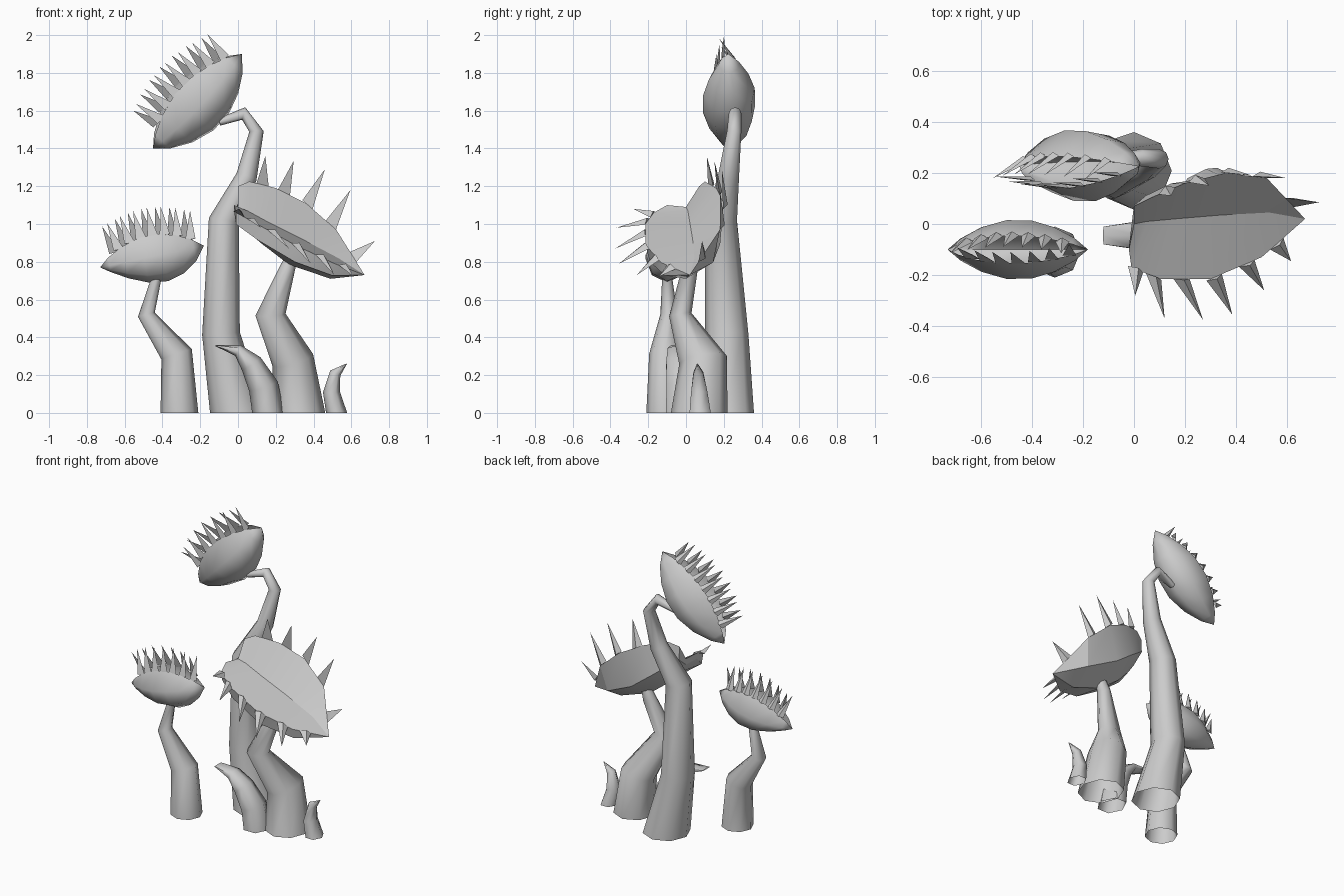
import bpy, bmesh, math
from mathutils import Vector

if "Cube" in bpy.data.objects:
    bpy.data.objects.remove(bpy.data.objects["Cube"], do_unlink=True)

grey = bpy.data.materials.new("plain_grey")
grey.use_nodes = True
COLOUR = (0.6, 0.6, 0.6, 1)
grey.diffuse_color = COLOUR
grey.node_tree.nodes["Principled BSDF"].inputs["Base Color"].default_value = COLOUR


def finish(name, bm, angle):
    """Turn a bmesh into a shaded object."""
    bmesh.ops.remove_doubles(bm, verts=bm.verts, dist=0.0005)
    bmesh.ops.recalc_face_normals(bm, faces=bm.faces)
    mesh = bpy.data.meshes.new(name)
    bm.to_mesh(mesh)
    bm.free()
    mesh.materials.append(grey)
    obj = bpy.data.objects.new(name, mesh)
    bpy.context.collection.objects.link(obj)
    bpy.ops.object.select_all(action="DESELECT")
    obj.select_set(True)
    bpy.context.view_layer.objects.active = obj
    bpy.ops.object.shade_smooth_by_angle(angle=math.radians(angle))


def loft(bm, rings):
    """Skin a list of closed rings that all have the same point count."""
    loops = [[bm.verts.new(p) for p in ring] for ring in rings]
    for a, b in zip(loops, loops[1:]):
        for i in range(len(a)):
            j = (i + 1) % len(a)
            bm.faces.new((a[i], a[j], b[j], b[i]))


def tube(name, path, sides=8):
    """Tapered, open-bottomed tube; path holds (x, y, z, radius[, y radius])."""
    pts = [Vector(p[:3]) for p in path]
    rings = []
    for i, p in enumerate(pts):
        t = (pts[min(i + 1, len(pts) - 1)] - pts[max(i - 1, 0)]).normalized()
        if i == 0:
            t = Vector((0, 0, 1))
        b = Vector((0, 1, 0))
        b = (b - t * b.dot(t)).normalized()
        a = b.cross(t)
        ra, rb = path[i][3], path[i][-1]
        rings.append([p + a * ra * math.cos(k * math.tau / sides)
                      + b * rb * math.sin(k * math.tau / sides)
                      for k in range(sides)])
    bm = bmesh.new()
    loft(bm, rings)
    finish(name, bm, 75)


def spike(bm, base, tip, along, width):
    """Three-sided thorn standing on a rim."""
    n = (tip - base).cross(along).normalized()
    ring = [bm.verts.new(base + v) for v in
            (along * width, -along * width, n * width * 0.6)]
    top = bm.verts.new(tip)
    bm.faces.new(ring)
    for i in range(3):
        bm.faces.new((ring[i], ring[(i + 1) % 3], top))


def closed_trap(name, start, end, up, width, gape, height, depth, skew, length):
    """Half-open pod between two tips, with thorns on both lips."""
    start, end, up = Vector(start), Vector(end), Vector(up)
    axis = (end - start).normalized()
    up = (up - axis * up.dot(axis)).normalized()
    side = axis.cross(up)
    half = [(width * 0.7, -depth * 0.7), (width, 0), (gape, height),
            (width * 0.6, -depth * 0.1)]
    section = ([(0, -depth)] + half + [(0, -depth * 0.5)]
               + [(-s, h) for s, h in reversed(half)])

    def place(u, s, h):
        # Skew moves the fullest part of the belly past the middle
        k = max(math.sin(math.pi * u), 0) ** 0.8
        belly = max(math.sin(math.pi * u ** skew), 0) ** 0.75
        return start.lerp(end, u) + side * s * k + up * h * (k if h > 0 else belly)

    bm = bmesh.new()
    stations = (0, 0.09, 0.24, 0.42, 0.6, 0.76, 0.9, 1)
    loft(bm, [[place(u, s, h) for s, h in section] for u in stations])
    finish(name, bm, 60)
    bm = bmesh.new()
    count = 7
    for sign in (-1, 1):
        for i in range(count):
            u = 0.16 + 0.68 * (i + 0.2 * (sign + 1)) / (count - 1)
            base = place(u, sign * gape, height * 0.95)
            tip = base + (up + axis * (u - 0.55) * 0.6 - side * sign * 0.3) * length
            spike(bm, base, tip, axis, 0.028)
    finish(name + "_thorns", bm, 20)


# Stems
tube("small_stem", [(-0.31, -0.11, 0, 0.1), (-0.325, -0.11, 0.31, 0.085),
                    (-0.485, -0.09, 0.52, 0.046), (-0.43, -0.1, 0.72, 0.026)])
tube("tall_stem", [(0, 0.208, 0, 0.148, 0.152), (-0.09, 0.215, 0.42, 0.1, 0.115),
                   (-0.075, 0.185, 1.02, 0.08, 0.085), (0.045, 0.225, 1.25, 0.056),
                   (0.098, 0.255, 1.49, 0.038), (0.03, 0.26, 1.585, 0.034),
                   (-0.1, 0.25, 1.54, 0.02)])
tube("wide_stem", [(0.325, 0.07, 0, 0.137, 0.15), (0.29, 0.09, 0.28, 0.112, 0.128),
                   (0.172, -0.03, 0.52, 0.08, 0.06), (0.26, 0.02, 0.76, 0.042),
                   (0.29, 0.02, 0.84, 0.03)])

# Curled shoots at the ground
tube("front_shoot", [(0.16, -0.02, 0, 0.085, 0.1), (0.135, -0.025, 0.14, 0.08, 0.09),
                     (0.07, -0.04, 0.26, 0.06, 0.075), (0, -0.045, 0.33, 0.032, 0.06),
                     (-0.12, -0.045, 0.357, 0.003, 0.04)], 6)
tube("side_shoot", [(0.522, 0.075, 0, 0.056, 0.065), (0.495, 0.07, 0.11, 0.045, 0.05),
                    (0.515, 0.065, 0.21, 0.03), (0.575, 0.06, 0.26, 0.002)], 6)

# Closed traps
closed_trap("small_trap", (-0.73, -0.1, 0.77), (-0.18, -0.1, 0.885), (0, 0, 1),
            0.118, 0.055, 0.115, 0.145, 1.25, 0.15)
closed_trap("tall_trap", (-0.45, 0.23, 1.4), (0.02, 0.225, 1.9), (-0.72, -0.2, 0.7),
            0.145, 0.065, 0.13, 0.175, 1.0, 0.15)

# Open trap: matching stations along both lips, the crease and the belly
front_lip = [(-0.02, -0.1, 1.1), (-0.01, -0.17, 1.06), (0.1, -0.215, 1.0),
             (0.3, -0.215, 0.89), (0.5, -0.13, 0.795), (0.67, 0.02, 0.73)]
crease = [(0, 0, 1.09), (0.05, 0.01, 1.07), (0.16, 0.02, 1.01),
          (0.34, 0.035, 0.92), (0.53, 0.045, 0.82), (0.67, 0.02, 0.73)]
back_lip = [(0, 0.07, 1.2), (0.06, 0.1, 1.225), (0.2, 0.16, 1.19),
            (0.36, 0.2, 1.11), (0.52, 0.18, 0.97), (0.67, 0.02, 0.73)]
belly = [(0, 0, 1.05), (0.04, 0, 0.99), (0.12, 0, 0.9),
         (0.27, 0, 0.785), (0.49, 0, 0.71), (0.67, 0.02, 0.73)]
rings = []
for ring in zip(front_lip, crease, back_lip, belly):
    f, c, b, k = map(Vector, ring)
    span = (b - f).length
    back = (b + k) / 2 + (k - c) * 0.4 + Vector((0, 0.2, 0)) * span
    rings.append([f, c, b, back, k, f + Vector((0, 0.05, -0.19)) * span])
bm = bmesh.new()
loft(bm, rings)
bm.verts.ensure_lookup_table()
bm.faces.new(bm.verts[:6])
finish("open_trap", bm, 25)


def along_lip(lip, u):
    """Point and direction at fraction u of a lip."""
    x = u * (len(lip) - 1)
    i = min(int(x), len(lip) - 2)
    a, b = Vector(lip[i]), Vector(lip[i + 1])
    return a.lerp(b, x - i), (b - a).normalized()


# Long thorns on the open trap
front_tips = [(0.005, -0.28, 1.08), (0.12, -0.37, 0.98), (0.27, -0.375, 0.87),
              (0.385, -0.355, 0.79), (0.51, -0.26, 0.73), (0.615, -0.145, 0.72)]
back_tips = [(0.145, 0.11, 1.36), (0.295, 0.15, 1.335), (0.46, 0.19, 1.29),
             (0.595, 0.18, 1.18), (0.725, 0.085, 0.91)]
bm = bmesh.new()
for lip, tips, first, last in ((front_lip, front_tips, 0.23, 0.87),
                               (back_lip, back_tips, 0.3, 0.92)):
    for i, tip in enumerate(tips):
        base, along = along_lip(lip, first + (last - first) * i / (len(tips) - 1))
        spike(bm, base, Vector(tip), along, 0.036)
finish("open_trap_thorns", bm, 20)
